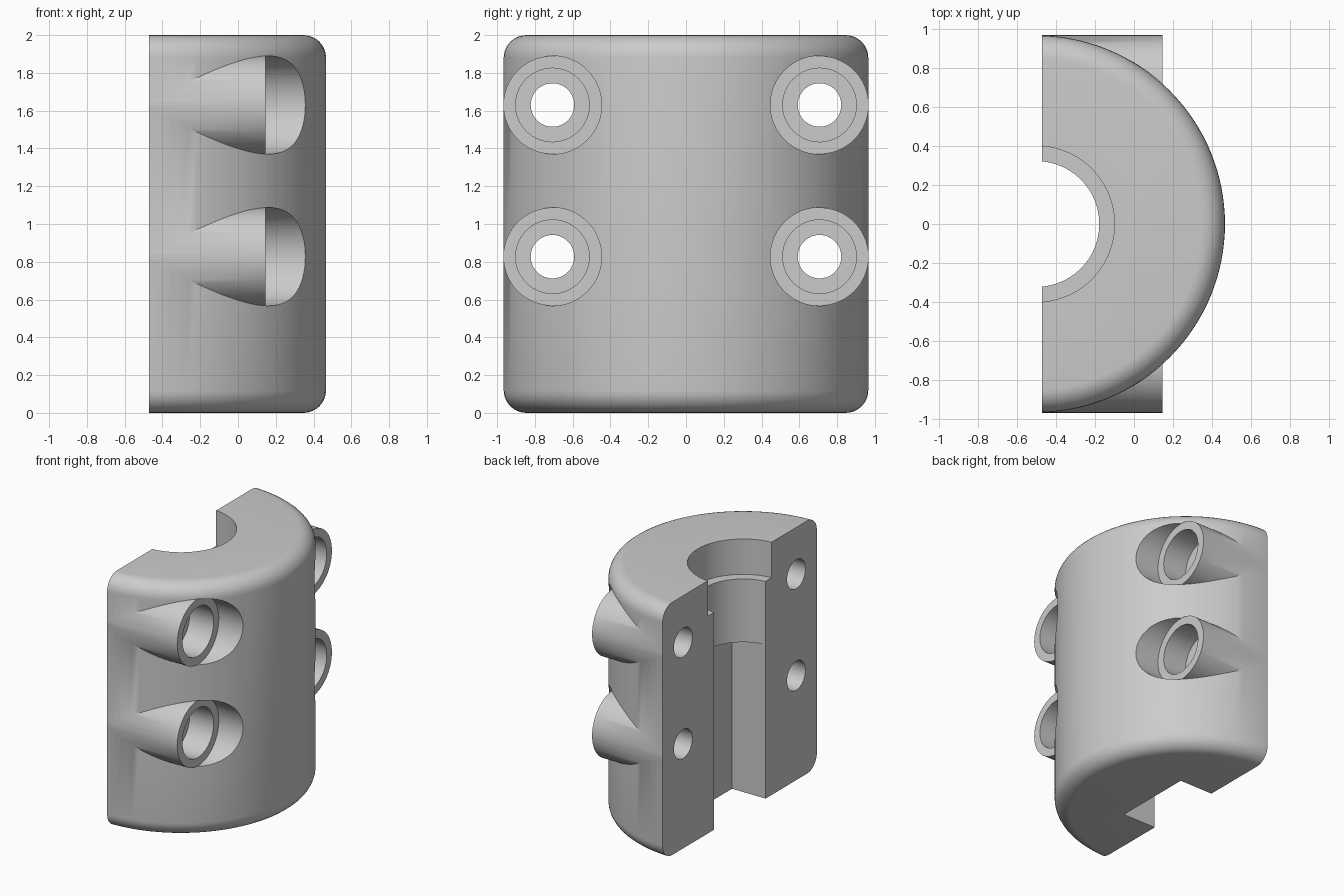
import bpy
from math import pi, radians

cube = bpy.data.objects.get("Cube")
if cube:
    bpy.data.objects.remove(cube, do_unlink=True)

AXIS_X = -0.5      # axis of the round body and bore
FLAT_X = -0.47     # mating face
BOSS_X = 0.145     # outer end of the bolt bosses
BOLTS = [(y, z) for y in (-0.707, 0.707) for z in (0.827, 1.63)]

grey = bpy.data.materials.new("plain_grey")
grey.use_nodes = True
grey.diffuse_color = (0.6, 0.6, 0.6, 1)
grey.node_tree.nodes["Principled BSDF"].inputs["Base Color"].default_value = (0.6, 0.6, 0.6, 1)


def upright(name, radius, z0, z1, sides=96):
    bpy.ops.mesh.primitive_cylinder_add(vertices=sides, radius=radius, depth=z1 - z0,
                                        location=(AXIS_X, 0, (z0 + z1) / 2))
    bpy.context.object.name = name
    return bpy.context.object


def bolt_cylinder(name, radius, x0, x1, y, z):
    bpy.ops.mesh.primitive_cylinder_add(vertices=64, radius=radius, depth=x1 - x0,
                                        location=((x0 + x1) / 2, y, z),
                                        rotation=(0, pi / 2, 0))
    bpy.context.object.name = name
    return bpy.context.object


def box(name, x0, x1, half_y, z0, z1):
    bpy.ops.mesh.primitive_cube_add(size=1, location=((x0 + x1) / 2, 0, (z0 + z1) / 2))
    bpy.context.object.name = name
    bpy.context.object.scale = (x1 - x0, 2 * half_y, z1 - z0)
    return bpy.context.object


def apply(obj, mod):
    bpy.context.view_layer.objects.active = obj
    bpy.ops.object.modifier_apply(modifier=mod.name)


def combine(obj, other, operation):
    mod = obj.modifiers.new(operation.lower(), 'BOOLEAN')
    mod.operation = operation
    mod.solver = 'EXACT'
    mod.object = other
    apply(obj, mod)
    bpy.data.objects.remove(other, do_unlink=True)


# Round body with filleted rims
clamp = upright("clamp_half", 0.966, 0, 2, 128)
fillet = clamp.modifiers.new("rim_fillet", 'BEVEL')
fillet.width = 0.12
fillet.segments = 8
fillet.limit_method = 'ANGLE'
fillet.angle_limit = radians(40)
apply(clamp, fillet)

# Bolt bosses, and the clearance pockets in front of them
for y, z in BOLTS:
    combine(clamp, bolt_cylinder("boss", 0.26, -0.7, BOSS_X + 0.01, y, z), 'UNION')
for y, z in BOLTS:
    combine(clamp, bolt_cylinder("pocket", 0.2603, BOSS_X, 1, y, z), 'DIFFERENCE')

# Bolt head recesses and through holes
for y, z in BOLTS:
    combine(clamp, bolt_cylinder("recess", 0.195, BOSS_X - 0.21, 0.8, y, z), 'DIFFERENCE')
    combine(clamp, bolt_cylinder("hole", 0.115, -1, 0.8, y, z), 'DIFFERENCE')

# Flat mating face
combine(clamp, box("split", -2, FLAT_X, 1.5, -0.5, 2.5), 'DIFFERENCE')

# Stepped bore: wide top, round middle, square bottom
combine(clamp, upright("wide_bore", 0.4, 1.72, 2.5), 'DIFFERENCE')
combine(clamp, upright("round_bore", 0.322, 1.0, 2.2), 'DIFFERENCE')
combine(clamp, box("square_bore", AXIS_X - 0.324, AXIS_X + 0.324, 0.324, -0.5, 1.22), 'DIFFERENCE')

# Finish
clamp.data.materials.clear()
clamp.data.materials.append(grey)
for face in clamp.data.polygons:
    face.material_index = 0
bpy.ops.object.select_all(action='DESELECT')
clamp.select_set(True)
bpy.context.view_layer.objects.active = clamp
bpy.ops.object.shade_smooth_by_angle(angle=radians(30))
